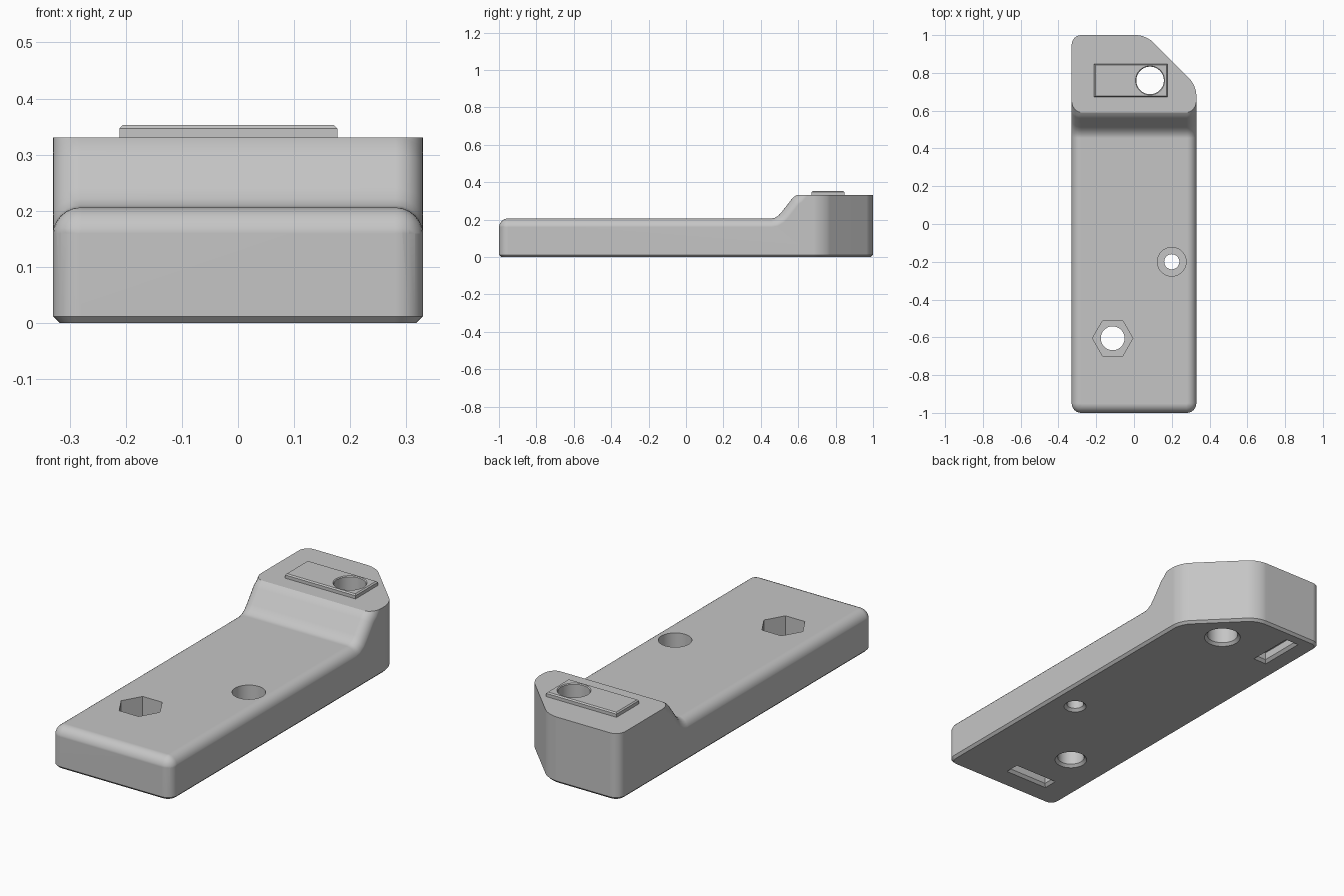
import bpy, bmesh, math
from mathutils import Vector

cube = bpy.data.objects.get("Cube")
if cube:
    bpy.data.objects.remove(cube, do_unlink=True)

grey = bpy.data.materials.new("plain_grey")
grey.use_nodes = True
colour = (0.56, 0.56, 0.56, 1)
grey.diffuse_color = colour
grey.node_tree.nodes["Principled BSDF"].inputs["Base Color"].default_value = colour


def disc(x, y, r, z, n=48):
    return [(x + r * math.cos(math.tau * i / n), y + r * math.sin(math.tau * i / n), z)
            for i in range(n)]


def rect(x, y, hx, hy, z):
    return [(x - hx, y - hy, z), (x + hx, y - hy, z), (x + hx, y + hy, z), (x - hx, y + hy, z)]


def loft(rings):
    """Closed solid through rings that have equal point counts."""
    bm = bmesh.new()
    loops = [[bm.verts.new(p) for p in ring] for ring in rings]
    n = len(loops[0])
    for a, b in zip(loops, loops[1:]):
        for i in range(n):
            j = (i + 1) % n
            bm.faces.new((a[i], a[j], b[j], b[i]))
    bm.faces.new(loops[0][::-1])
    bm.faces.new(loops[-1])
    bmesh.ops.recalc_face_normals(bm, faces=bm.faces)
    return bm


def bevel(bm, edges, offset, segments):
    bmesh.ops.bevel(bm, geom=edges, offset=offset, segments=segments, profile=0.5,
                    affect='EDGES', clamp_overlap=False)
    bm.normal_update()


def make(name, bm):
    bmesh.ops.recalc_face_normals(bm, faces=bm.faces)
    mesh = bpy.data.meshes.new(name)
    bm.to_mesh(mesh)
    bm.free()
    mesh.materials.append(grey)
    obj = bpy.data.objects.new(name, mesh)
    bpy.context.collection.objects.link(obj)
    return obj


def combine(obj, tool, operation='DIFFERENCE'):
    """Apply a boolean at once and discard the tool."""
    tool.hide_render = True
    mod = obj.modifiers.new("cut", 'BOOLEAN')
    mod.operation, mod.solver, mod.object = operation, 'EXACT', tool
    bpy.context.view_layer.update()
    graph = bpy.context.evaluated_depsgraph_get()
    result = bpy.data.meshes.new_from_object(obj.evaluated_get(graph))
    obj.modifiers.clear()
    obj.data = result
    bpy.data.objects.remove(tool, do_unlink=True)


def upright(edge):
    a, b = (v.co for v in edge.verts)
    return (a - b).xy.length < 1e-4


HALF, TOP = 0.33, 0.331

# Plan outline with one cut corner, rounded uprights and chamfered underside
plan = [(-HALF, -1), (HALF, -1), (HALF, 0.733), (0.063, 1), (-HALF, 1)]
bm = loft([[(x, y, z) for x, y in plan] for z in (0, TOP)])
bevel(bm, [e for e in bm.edges if upright(e)], 0.05, 6)
bevel(bm, [e for e in bm.edges if all(v.co.z < 1e-5 for v in e.verts)], 0.012, 1)
body = make("body", bm)

# Side profile: low arm, ramp and raised end, with the long top edges rounded
GAP = 0.0005
side = [(-1 - GAP, -0.1), (-1 - GAP, 0.206), (0.455, 0.206), (0.475, 0.21), (0.495, 0.222),
        (0.512, 0.241), (0.56, 0.303), (0.573, 0.319), (0.592, 0.3315), (0.615, 0.36),
        (0.75, 0.54), (1.2, 0.54), (1.2, -0.1)]
bm = loft([[(x, y, z) for y, z in side] for x in (-HALF - GAP, HALF + GAP)])
bevel(bm, [e for e in bm.edges if upright(e) and e.verts[0].co.y < -0.9], 0.0505, 6)


def on_rim(edge):
    if all(v.co.y > 1.1 for v in edge.verts) or len(edge.link_faces) != 2:
        return False
    ups = sorted(f.normal.z for f in edge.link_faces)
    return abs(ups[0]) < 0.01 and ups[1] > 0.3


bevel(bm, [e for e in bm.edges if on_rim(e)], 0.05, 6)
combine(body, make("arm_shape", bm), 'INTERSECT')

# Raised label plate with chamfered rim
PX, PY, HX, HY = -0.017, 0.76, 0.194, 0.088
plate = make("top_plate", loft([rect(PX, PY, HX, HY, TOP - 0.002),
                                rect(PX, PY, HX, HY, 0.347),
                                rect(PX, PY, HX - 0.006, HY - 0.006, 0.353)]))


def bore(x, y, r, top=0.5):
    """Through hole with a chamfered lower mouth."""
    c = 0.013
    return make("bore", loft([disc(x, y, r + 2 * c, -c), disc(x, y, r, c), disc(x, y, r, top)]))


# Holes: raised end, counterbored screw hole and hex nut pocket
combine(body, bore(0.085, PY, 0.073))
combine(plate, make("plate_bore", loft([disc(0.085, PY, 0.073, 0.2), disc(0.085, PY, 0.073, 0.349),
                                        disc(0.085, PY, 0.085, 0.361)])))
combine(body, bore(0.2, -0.2, 0.04))
combine(body, make("counterbore", loft([disc(0.2, -0.2, 0.076, z) for z in (0.08, 0.5)])))
combine(body, bore(-0.113, -0.605, 0.063))
combine(body, make("hex_pocket", loft([disc(-0.113, -0.605, 0.107, z, 6) for z in (0.08, 0.5)])))

# Chamfered slots in the underside
for x, y, hx, hy in ((-0.07, -0.85, 0.107, 0.024), (-0.2, 0.82, 0.024, 0.107)):
    c = 0.013
    combine(body, make("slot", loft([rect(x, y, hx + 2 * c, hy + 2 * c, -c),
                                     rect(x, y, hx, hy, c), rect(x, y, hx, hy, 0.05)])))

# Smooth rounded surfaces, crisp edges
for obj in (body, plate):
    bpy.ops.object.select_all(action='DESELECT')
    obj.select_set(True)
    bpy.context.view_layer.objects.active = obj
    bpy.ops.object.shade_smooth_by_angle(angle=math.radians(28))
    weighted = obj.modifiers.new("even_normals", 'WEIGHTED_NORMAL')
    weighted.keep_sharp = True
